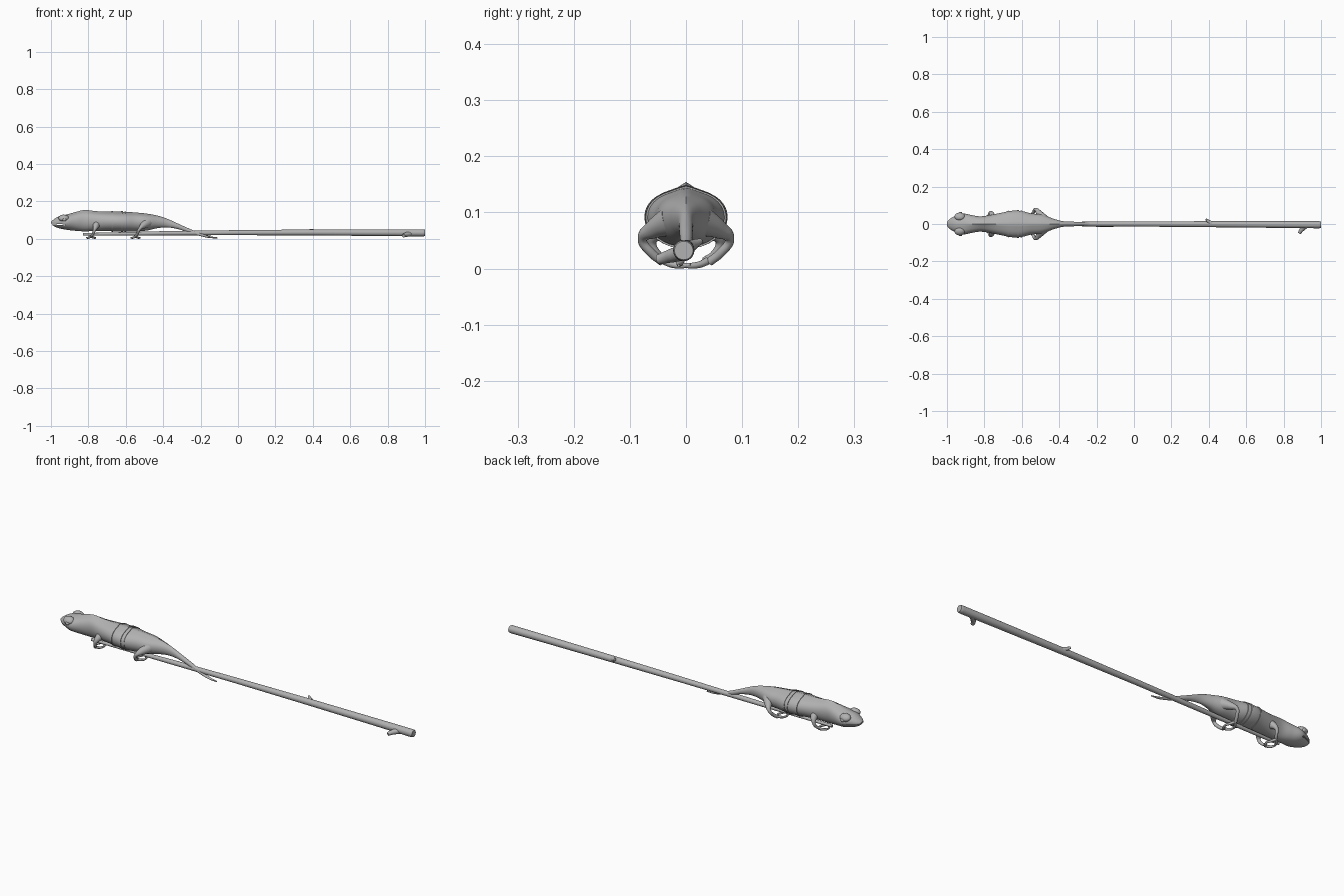
import bpy, bmesh, math

if "Cube" in bpy.data.objects:
    bpy.data.objects.remove(bpy.data.objects["Cube"])

SIDES = 32
GREY = bpy.data.materials.new("mid_grey")
GREY.diffuse_color = (.44, .44, .44, 1)
GREY.use_nodes = True
GREY.node_tree.nodes["Principled BSDF"].inputs["Base Color"].default_value = GREY.diffuse_color

def finish(obj, angle=40):
    obj.data.materials.clear()
    obj.data.materials.append(GREY)
    bpy.ops.object.select_all(action='DESELECT')
    obj.select_set(True)
    bpy.context.view_layer.objects.active = obj
    bpy.ops.object.shade_smooth_by_angle(angle=math.radians(angle))

# Body stations: x, top z, bottom z, half width, y centre, ridge sharpness
BODY = [
    (-1.00, .098, .088, .010, 0, 0), (-.985, .110, .074, .027, 0, 0),
    (-.955, .128, .062, .044, 0, .2), (-.92, .135, .055, .057, 0, .5),
    (-.87, .149, .049, .048, 0, .8), (-.82, .160, .046, .041, 0, 1),
    (-.76, .154, .048, .050, 0, .9), (-.70, .152, .048, .062, 0, .8),
    (-.65, .152, .045, .071, 0, .8), (-.60, .150, .044, .069, 0, .8),
    (-.55, .147, .045, .057, 0, .8), (-.49, .141, .050, .050, 0, .8),
    (-.43, .130, .063, .028, 0, .7), (-.38, .114, .067, .015, 0, .4),
    (-.32, .087, .058, .012, 0, .2), (-.26, .060, .037, .010, 0, 0),
    (-.20, .036, .020, .008, -.007, 0), (-.15, .020, .010, .006, -.011, 0),
    (-.11, .014, .009, .002, -.013, 0)]

def station(x):
    i = max(0, min(len(BODY) - 2, sum(s[0] <= x for s in BODY) - 1))
    a, b = BODY[i], BODY[i + 1]
    p, q = BODY[max(i - 1, 0)], BODY[min(i + 2, len(BODY) - 1)]
    h = b[0] - a[0]
    t = (x - a[0]) / h
    out = []
    for k in range(1, 6):
        m0 = (b[k] - p[k]) / (b[0] - p[0]) * h
        m1 = (q[k] - a[k]) / (q[0] - a[0]) * h
        out.append((2*t**3 - 3*t*t + 1)*a[k] + (t**3 - 2*t*t + t)*m0
                   + (3*t*t - 2*t**3)*b[k] + (t**3 - t*t)*m1)
    return out

def ring(x, grow=0):
    top, bot, w, yc, sharp = station(x)
    zc, h = (top + bot) / 2, (top - bot) / 2
    pts = []
    for j in range(SIDES):
        a = 2 * math.pi * j / SIDES
        y, z = math.cos(a), math.sin(a)
        if z > 0:   # pull the upper flanks in to leave a narrow spine crest
            z *= 1 - .13 * sharp * (1 - z**40) * z
        pts.append((x, yc + y * (w + grow), zc + z * (h + grow)))
    return pts

def loft(name, rings):
    bm = bmesh.new()
    rows = [[bm.verts.new(p) for p in r] for r in rings]
    n = len(rows[0])
    for r, s in zip(rows, rows[1:]):
        for j in range(n):
            bm.faces.new((r[j], r[(j+1) % n], s[(j+1) % n], s[j]))
    bm.faces.new(rows[0])
    bm.faces.new(rows[-1])
    bmesh.ops.recalc_face_normals(bm, faces=bm.faces)
    me = bpy.data.meshes.new(name)
    bm.to_mesh(me)
    bm.free()
    obj = bpy.data.objects.new(name, me)
    bpy.context.collection.objects.link(obj)
    finish(obj)
    return obj

def tube(name, pts):
    cu = bpy.data.curves.new(name, 'CURVE')
    cu.dimensions = '3D'
    cu.bevel_depth = 1
    cu.bevel_resolution = 4
    cu.resolution_u = 6
    cu.use_fill_caps = True
    sp = cu.splines.new('BEZIER')
    sp.bezier_points.add(len(pts) - 1)
    for bp, (x, y, z, r) in zip(sp.bezier_points, pts):
        bp.co, bp.radius = (x, y, z), r
        bp.handle_left_type = bp.handle_right_type = 'AUTO'
    obj = bpy.data.objects.new(name, cu)
    bpy.context.collection.objects.link(obj)
    bpy.ops.object.select_all(action='DESELECT')
    obj.select_set(True)
    bpy.context.view_layer.objects.active = obj
    bpy.ops.object.convert(target='MESH')
    finish(bpy.context.object)

def ball(name, loc, size, turn=0):
    bpy.ops.mesh.primitive_uv_sphere_add(segments=20, ring_count=12, location=loc,
                                         rotation=(turn, 0, 0))
    obj = bpy.context.object
    obj.name = name
    obj.scale = size
    finish(obj)

# Lizard body, head and tail in one loft
N = 110
body = loft("lizard_body", [ring(-1 + .89 * i / N) for i in range(N + 1)])

# Mouth slit cut into the front of the head
bpy.ops.mesh.primitive_cube_add(size=1, location=(-.97, 0, .084), rotation=(0, .08, 0))
slit = bpy.context.object
slit.name = "mouth_cutter"
slit.scale = (.09, .2, .005)
slit.hide_render = True
slit.data.materials.append(GREY)
cut = body.modifiers.new("mouth", 'BOOLEAN')
cut.object = slit
cut.solver = 'EXACT'
bpy.context.view_layer.objects.active = body
bpy.ops.object.modifier_apply(modifier="mouth")
bpy.data.objects.remove(slit)

# Bands around the waist
for i, (a, b) in enumerate([(-.676, -.668), (-.626, -.616), (-.606, -.598)]):
    loft(f"waist_band_{i}", [ring(a, -.004), ring(a, .003), ring(b, .003), ring(b, -.004)])

for side, s in (("right", -1), ("left", 1)):
    # Eye turret low on the head, with a small pupil at its tip
    ball(f"{side}_eye_turret", (-.932, s*.040, .117), (.028, .022, .017), s * -.5)
    ball(f"{side}_eye", (-.928, s*.058, .108), (.010, .007, .008))
    # Front leg gripping the branch
    tube(f"{side}_front_leg", [
        (-.755, s*.032, .085, .022), (-.762, s*.054, .068, .014),
        (-.768, s*.061, .052, .008), (-.775, s*.050, .031, .007),
        (-.785, s*.034, .020, .007)])
    # Hind leg with outward knee
    tube(f"{side}_hind_leg", [
        (-.485, s*.025, .092, .028), (-.508, s*.058, .076, .017),
        (-.526, s*.078, .059, .008), (-.538, s*.062, .034, .008),
        (-.548, s*.042, .018, .008)])
    # Two opposed toes on each foot
    for name, x in (("front", -.785), ("hind", -.548)):
        for k, d in enumerate((-1, 1)):
            tube(f"{side}_{name}_toe_{k}", [
                (x, s*.038, .019, .007), (x + d*.012, s*.024, .013, .006),
                (x + d*.021, s*.006, .011, .005), (x + d*.024, s*-.008, .013, .003)])

# Branch, thin under the lizard and thicker at the far end
def disc(x, y, z, r):
    return [(x, y + r*math.cos(2*math.pi*j/24), z + r*math.sin(2*math.pi*j/24))
            for j in range(24)]

loft("branch", [disc(*p) for p in (
    (-.83, 0, .030, .007), (-.60, 0, .033, .009), (-.38, 0, .036, .0115),
    (0, 0, .039, .0135), (.40, -.001, .040, .016), (.80, -.003, .039, .018),
    (.985, -.004, .038, .019), (.995, -.004, .038, .0185), (1.0, -.004, .038, .0165))])

# Broken twigs on the branch
tube("twig_stub_upper", [(.412, .004, .044, .013), (.398, .014, .049, .009),
                         (.385, .026, .055, .005)])
tube("twig_stub_lower", [(.925, -.006, .034, .014), (.905, -.022, .030, .013),
                         (.892, -.036, .026, .011), (.885, -.049, .022, .009)])

# Rest the lowest point on the ground
bpy.context.view_layer.update()
objs = [o for o in bpy.context.scene.objects if o.type == 'MESH']
low = min((o.matrix_world @ v.co).z for o in objs for v in o.data.vertices)
for o in objs:
    o.location.z -= low
